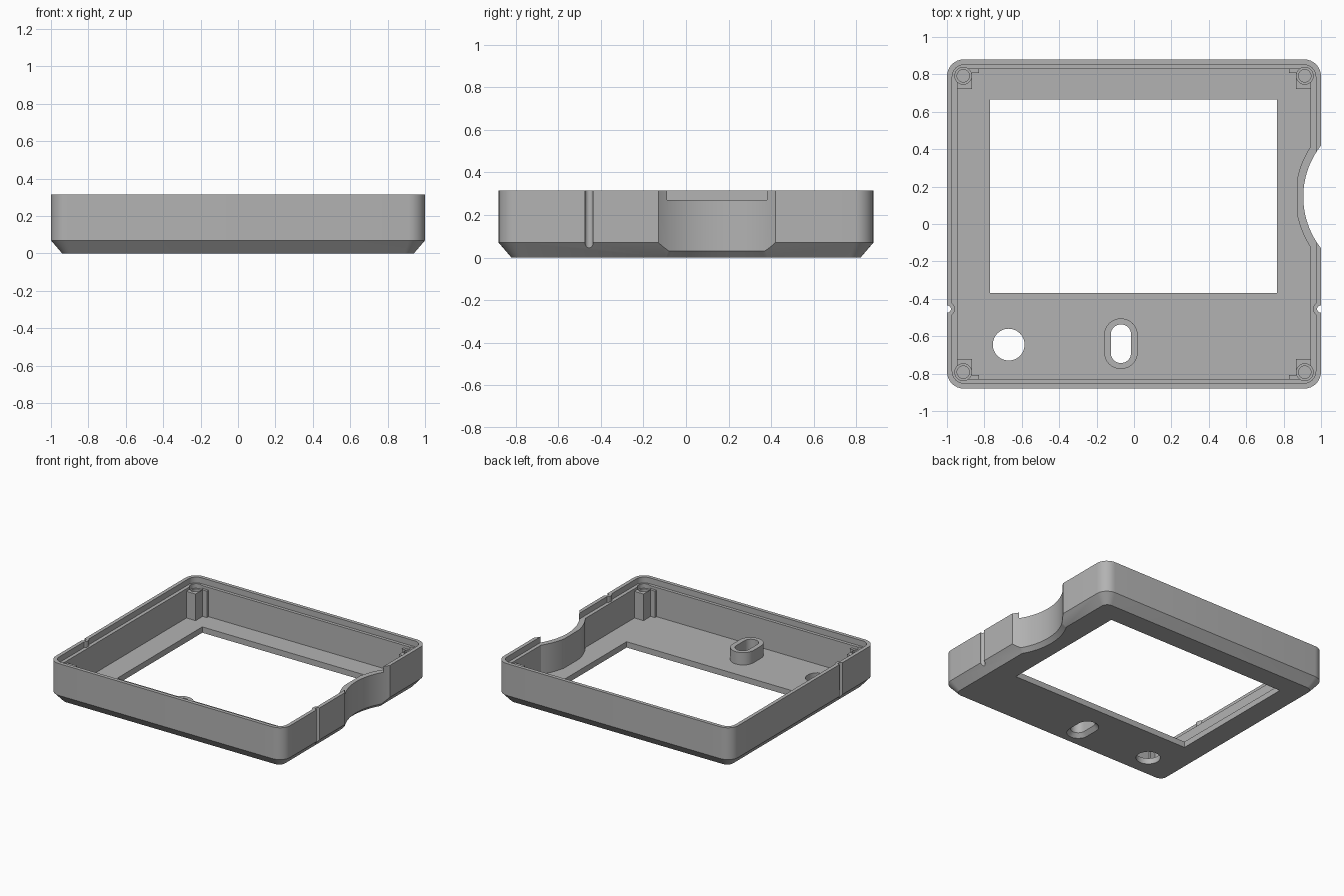
import bpy, bmesh, math

if "Cube" in bpy.data.objects:
    bpy.data.objects.remove(bpy.data.objects["Cube"], do_unlink=True)

grey = bpy.data.materials.new("plain grey")
grey.use_nodes = True
grey.diffuse_color = (0.45, 0.45, 0.45, 1)
grey.node_tree.nodes["Principled BSDF"].inputs["Base Color"].default_value = (0.45, 0.45, 0.45, 1)

FLOOR, LEDGE, TOP, OVER = 0.045, 0.27, 0.315, 0.5


def rounded(cx, cy, hx, hy, r, n=8):
    """Outline of a rounded rectangle."""
    pts = []
    for k, (sx, sy) in enumerate(((1, 1), (-1, 1), (-1, -1), (1, -1))):
        for i in range(n + 1):
            a = (k + i / n) * math.pi / 2
            pts.append((cx + sx * (hx - r) + r * math.cos(a),
                        cy + sy * (hy - r) + r * math.sin(a)))
    return pts


def circle(cx, cy, r, n=32):
    return [(cx + r * math.cos(i * math.tau / n), cy + r * math.sin(i * math.tau / n)) for i in range(n)]


def box(x0, x1, y0, y1):
    return [(x0, y0), (x1, y0), (x1, y1), (x0, y1)]


def loft(name, *layers):
    """Solid through (height, outline) layers."""
    bm = bmesh.new()
    rings = [[bm.verts.new((x, y, z)) for x, y in pts] for z, pts in layers]
    n = len(rings[0])
    bm.faces.new(rings[0][::-1])
    bm.faces.new(rings[-1])
    for a, b in zip(rings, rings[1:]):
        for i in range(n):
            j = (i + 1) % n
            bm.faces.new((a[i], a[j], b[j], b[i]))
    bmesh.ops.recalc_face_normals(bm, faces=bm.faces)
    me = bpy.data.meshes.new(name)
    bm.to_mesh(me)
    bm.free()
    ob = bpy.data.objects.new(name, me)
    bpy.context.collection.objects.link(ob)
    me.materials.append(grey)
    return ob


def prism(name, pts, z0, z1):
    return loft(name, (z0, pts), (z1, pts))


def cut(target, tool):
    """Subtract a helper solid, then discard it."""
    tool.hide_render = True
    mod = target.modifiers.new("cut", "BOOLEAN")
    mod.operation, mod.solver, mod.object = "DIFFERENCE", "EXACT", tool
    bpy.context.view_layer.objects.active = target
    bpy.ops.object.modifier_apply(modifier=mod.name)
    bpy.data.objects.remove(tool, do_unlink=True)


# Outer block with the chamfered bottom edge
case = loft("case_shell",
            (0, rounded(0, 0, 0.94, 0.82, 0.05)),
            (0.07, rounded(0, 0, 1, 0.88, 0.09)),
            (TOP, rounded(0, 0, 1, 0.88, 0.09)))

# Interior cavity, leaving the posts, ribs, slot collar and curved wall standing
cavity = prism("cavity", rounded(0, 0, 0.945, 0.828, 0.045), FLOOR, 0.4)
for sx in (-1, 1):
    for sy in (-1, 1):
        def corner(x0, x1, y0, y1):
            return box(*sorted((sx * x0, sx * x1)), *sorted((sy * y0, sy * y1)))
        cut(cavity, prism("post", corner(0.867, 1.1, 0.722, 1), 0, 0.25))
        cut(cavity, prism("rib", corner(0.83, 0.88, 0.808, 1), 0, 0.249))
SLOT = (-0.07, -0.64)
cut(cavity, prism("collar", rounded(*SLOT, 0.09, 0.135, 0.089), 0, 0.14))
NX, NY, NR = 1.35, 0.145, 0.445
curved = [(max(x, 0.872), y) for x, y in circle(NX, NY, NR + 0.042, 128)]
cut(cavity, prism("curved_wall", curved, 0, OVER))
cut(case, cavity)

# Stepped lip around the rim, with a bulge behind each side groove
step = prism("rim_step", rounded(0, 0, 0.972, 0.852, 0.065), LEDGE, OVER)
for s in (-1, 1):
    cut(step, prism("bulge", circle(s * 0.998, -0.455, 0.04), 0, 0.6))
cut(case, step)

# Finger scoop in the left side, flared at the bottom
arc, flare = circle(NX, NY, NR, 128), circle(NX, NY, NR + 0.03, 128)
cut(case, loft("scoop", (-0.01, flare), (0, flare), (0.03, arc), (OVER, arc)))

# Window, round button hole and slot
cut(case, prism("window", box(-0.77, 0.765, -0.37, 0.665), -0.1, OVER))
cut(case, prism("button_hole", circle(-0.67, -0.645, 0.085, 48), -0.1, OVER))
inner, outer = rounded(*SLOT, 0.054, 0.103, 0.053), rounded(*SLOT, 0.08, 0.129, 0.079)
cut(case, loft("slot", (-0.01, outer), (0, outer), (0.03, inner), (OVER, inner)))

# Side grooves and screw holes
for s in (-1, 1):
    cut(case, prism("groove", circle(s * 0.998, -0.455, 0.019, 24), -0.1, OVER))
    for t in (-1, 1):
        cut(case, prism("counterbore", circle(s * 0.913, t * 0.792, 0.045), 0.235, OVER))
        cut(case, prism("screw_hole", circle(s * 0.913, t * 0.792, 0.033), 0.08, OVER))

bpy.ops.object.select_all(action="DESELECT")
case.select_set(True)
bpy.context.view_layer.objects.active = case
bpy.ops.object.shade_smooth_by_angle(angle=math.radians(30))
